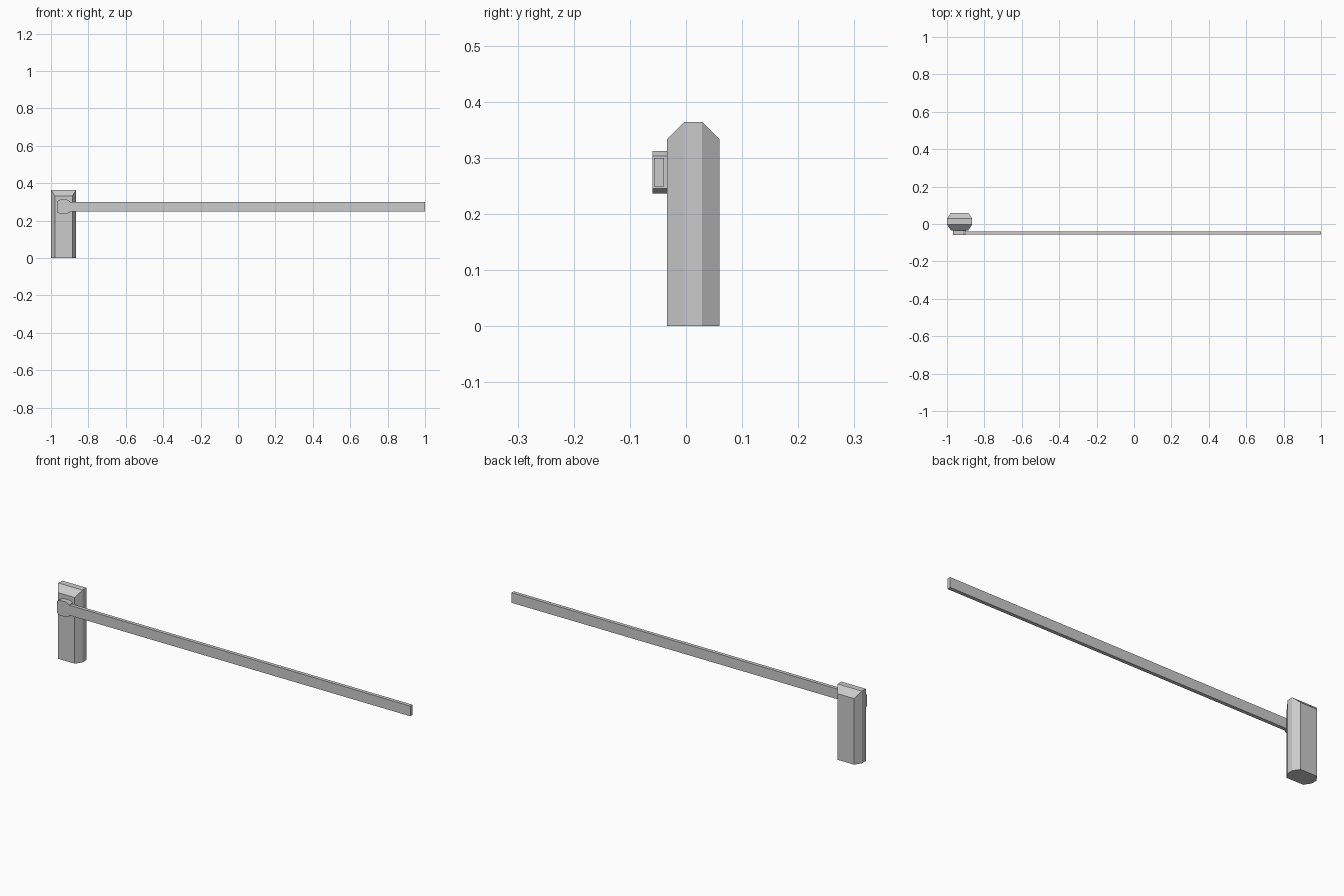
import bpy, bmesh

if "Cube" in bpy.data.objects:
    bpy.data.objects.remove(bpy.data.objects["Cube"])


def octagon(a0, a1, b0, b1, ca, cb):
    """Chamfered rectangle outline, counter-clockwise."""
    return [(a0 + ca, b0), (a1 - ca, b0), (a1, b0 + cb), (a1, b1 - cb),
            (a1 - ca, b1), (a0 + ca, b1), (a0, b1 - cb), (a0, b0 + cb)]


def prism(name, lower, upper):
    """Join two matching outlines with flat sides and return the bmesh."""
    bm = bmesh.new()
    lo = [bm.verts.new(p) for p in lower]
    hi = [bm.verts.new(p) for p in upper]
    n = len(lo)
    for i in range(n):
        j = (i + 1) % n
        bm.faces.new((lo[i], lo[j], hi[j], hi[i]))
    bm.faces.new(lo[::-1])
    return name, bm, hi


def finish(name, bm):
    bmesh.ops.recalc_face_normals(bm, faces=bm.faces[:])
    mesh = bpy.data.meshes.new(name)
    bm.to_mesh(mesh)
    bm.free()
    bpy.context.collection.objects.link(bpy.data.objects.new(name, mesh))


# Cabinet: octagonal post whose front and back slope to a flat ridge
Y0, Y1, CUT = -0.034, 0.060, 0.0315
plan = octagon(-1.0, -0.865, Y0, Y1, 0.021, CUT)
top_z = [0.333, 0.333, 0.364, 0.364] * 2
name, bm, t = prism("cabinet", [(x, y, 0) for x, y in plan],
                    [(x, y, z) for (x, y), z in zip(plan, top_z)])
for ids in ((0, 1, 2, 7), (2, 3, 6, 7), (3, 4, 5, 6)):
    bm.faces.new([t[i] for i in ids])
finish(name, bm)

# Pivot hub on the front of the cabinet
face = octagon(-0.968, -0.898, 0.236, 0.312, 0.016, 0.009)
name, bm, t = prism("pivot_hub", [(x, Y0, z) for x, z in face],
                    [(x, -0.060, z) for x, z in face])
bm.faces.new(t)
finish(name, bm)

# Long barrier arm
bpy.ops.mesh.primitive_cube_add(size=1, location=(0.05, -0.048, 0.274))
arm = bpy.context.object
arm.name = "barrier_arm"
arm.scale = (1.90, 0.018, 0.051)
